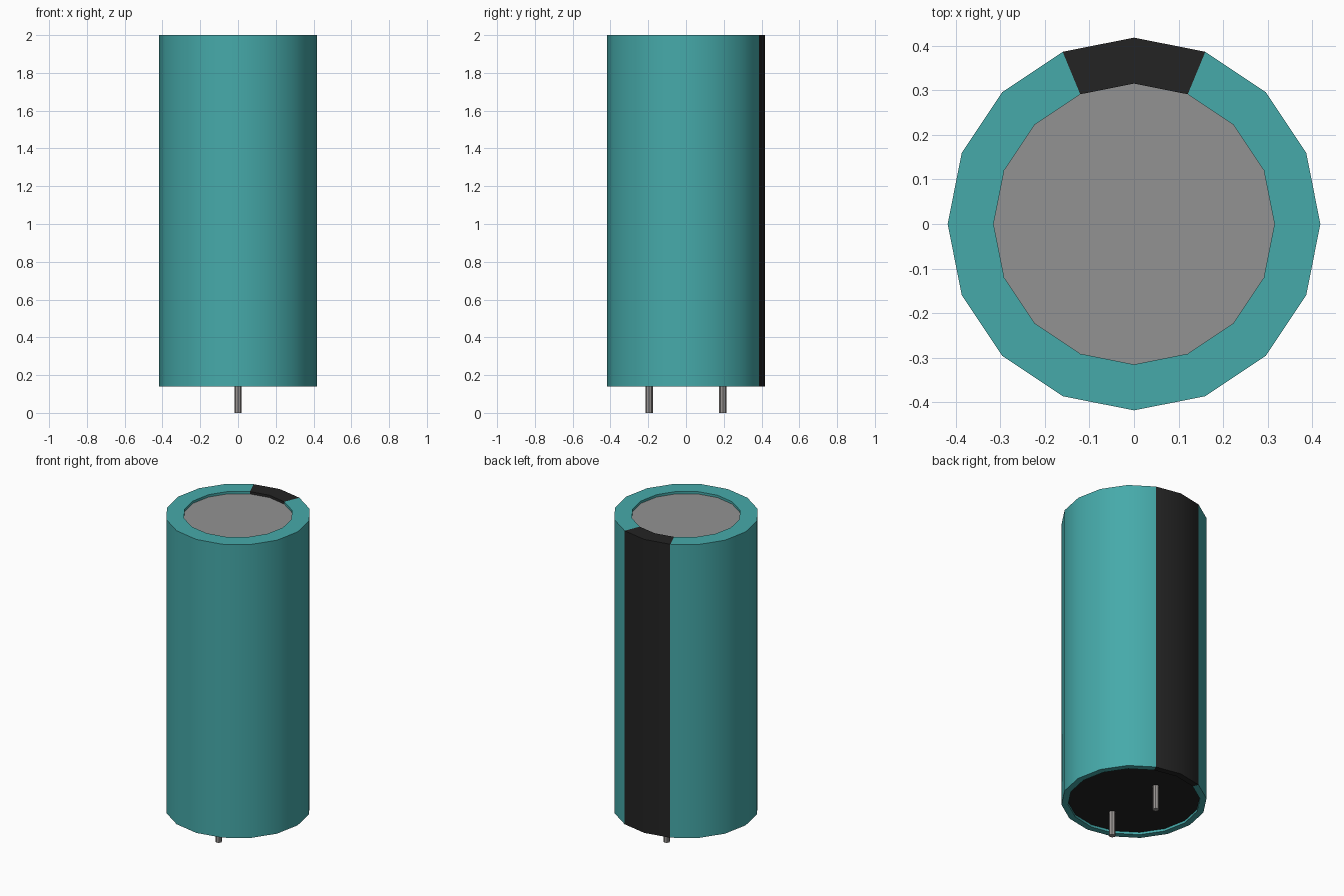
import bpy, bmesh, math

cube = bpy.data.objects.get("Cube")
if cube:
    bpy.data.objects.remove(cube, do_unlink=True)


def make_material(name, rgb):
    mat = bpy.data.materials.new(name)
    mat.use_nodes = True
    colour = (*rgb, 1.0)
    mat.diffuse_color = colour
    mat.node_tree.nodes["Principled BSDF"].inputs["Base Color"].default_value = colour
    return mat


teal = make_material("teal sleeve", (0.061, 0.402, 0.402))
black = make_material("black", (0.017, 0.017, 0.017))
grey = make_material("grey metal", (0.29, 0.29, 0.29))
pin_grey = make_material("pin metal", (0.32, 0.30, 0.29))

SIDES = 16
RADIUS = 0.418
BOTTOM, TOP = 0.14, 2.0
RECESS = 0.015


def finish(name, bm, mats):
    bmesh.ops.recalc_face_normals(bm, faces=bm.faces)
    mesh = bpy.data.meshes.new(name)
    bm.to_mesh(mesh)
    bm.free()
    for mat in mats:
        mesh.materials.append(mat)
    obj = bpy.data.objects.new(name, mesh)
    bpy.context.collection.objects.link(obj)
    bpy.ops.object.select_all(action='DESELECT')
    obj.select_set(True)
    bpy.context.view_layer.objects.active = obj
    bpy.ops.object.shade_smooth_by_angle(angle=math.radians(30))
    return obj


def turned(name, profile, sides, mats, centre=(0, 0), paint=None):
    """Revolve an (r, z) profile; paint(face, step) picks each face's material."""
    bm = bmesh.new()
    rings = [[bm.verts.new((centre[0] + r * math.cos(2 * math.pi * i / sides),
                            centre[1] + r * math.sin(2 * math.pi * i / sides), z))
              for i in range(sides)] for r, z in profile]
    for step, (a, b) in enumerate(zip(rings, rings[1:])):
        for i in range(sides):
            j = (i + 1) % sides
            face = bm.faces.new((a[i], a[j], b[j], b[i]))
            if paint:
                face.material_index = paint(face, step)
    for cap, ring in enumerate((rings[0], rings[-1])):
        face = bm.faces.new(ring)
        if paint:
            face.material_index = paint(face, -1 - cap)
    return finish(name, bm, mats)


def body_paint(face, step):
    # Base seal is black, lid is metal, two rear columns form the polarity stripe
    if step < 0:
        return 1 if step == -1 else 2
    c = face.calc_center_median()
    on_stripe = abs(math.atan2(c.x, c.y)) < 2 * math.pi / SIDES
    return 1 if on_stripe else 0


# Sleeve with rolled rims, recessed base seal and recessed lid
turned("capacitor_body",
       [(0.38, BOTTOM + RECESS), (0.38, BOTTOM), (RADIUS, BOTTOM),
        (RADIUS, TOP), (0.315, TOP), (0.315, TOP - RECESS)],
       SIDES, [teal, black, grey], paint=body_paint)

# Pair of lead pins under the base
for name, y in (("front_pin", -0.195), ("back_pin", 0.195)):
    turned(name, [(0.019, 0.0), (0.019, BOTTOM + RECESS + 0.005)], 8,
           [pin_grey], centre=(0, y))
